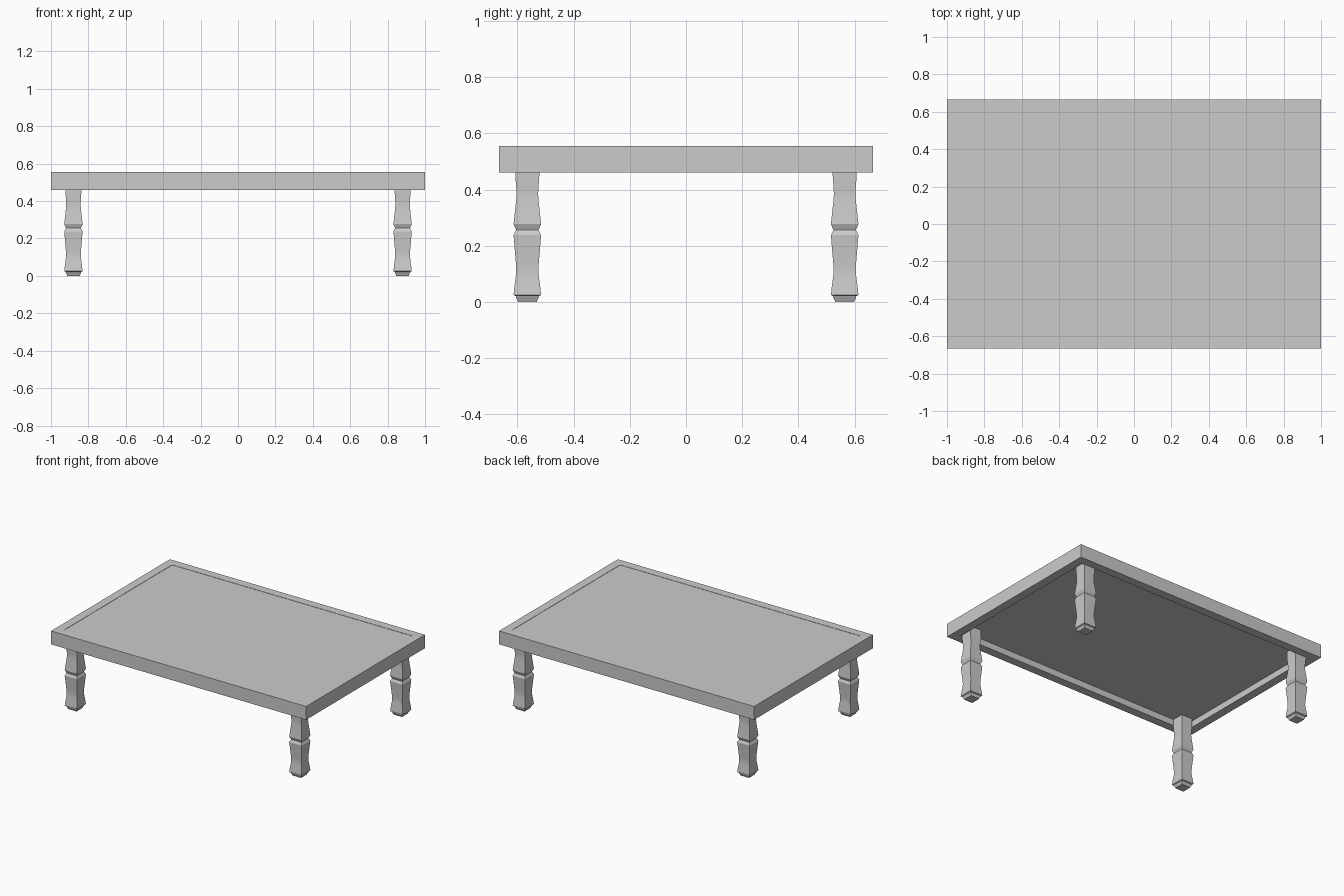
import bpy, bmesh, math

if "Cube" in bpy.data.objects:
    bpy.data.objects.remove(bpy.data.objects["Cube"])

TOP, RIM_BOTTOM = 0.555, 0.46
HX, HY, RIM = 1.0, 0.665, 0.06
PANEL_BOTTOM = 0.505
LEG_X, LEG_Y = 0.88, 0.565


def finish(name, bm):
    bmesh.ops.recalc_face_normals(bm, faces=bm.faces)
    mesh = bpy.data.meshes.new(name)
    bm.to_mesh(mesh)
    bm.free()
    ob = bpy.data.objects.new(name, mesh)
    bpy.context.collection.objects.link(ob)
    return ob


def rect(bm, hx, hy, z, cx=0, cy=0):
    return [bm.verts.new((cx + sx * hx, cy + sy * hy, z))
            for sx, sy in ((-1, -1), (1, -1), (1, 1), (-1, 1))]


def bridge(bm, a, b):
    for i in range(4):
        j = (i + 1) % 4
        bm.faces.new((a[i], a[j], b[j], b[i]))


# Rectangular frame around the tabletop
bm = bmesh.new()
rings = [rect(bm, HX, HY, RIM_BOTTOM), rect(bm, HX, HY, TOP),
         rect(bm, HX - RIM, HY - RIM, TOP), rect(bm, HX - RIM, HY - RIM, RIM_BOTTOM)]
for i in range(4):
    bridge(bm, rings[i], rings[(i + 1) % 4])
finish("tabletop_frame", bm)

# Inset panel, a hair below the frame and recessed underneath
bm = bmesh.new()
low = rect(bm, HX - RIM, HY - RIM, PANEL_BOTTOM)
high = rect(bm, HX - RIM, HY - RIM, TOP - 0.002)
bridge(bm, low, high)
bm.faces.new(low)
bm.faces.new(high)
finish("tabletop_panel", bm)

# Square carved legs: (half width, height) from the foot up
profile = [(0.034, 0.0), (0.034, 0.003), (0.041, 0.017), (0.041, 0.021),
           (0.049, 0.025), (0.045, 0.062), (0.0405, 0.095), (0.0395, 0.115),
           (0.0405, 0.135), (0.049, 0.238), (0.040, 0.256), (0.049, 0.277),
           (0.0395, 0.365), (0.0385, 0.385), (0.0395, 0.405),
           (0.043, 0.455), (0.043, PANEL_BOTTOM)]
for side, sx in (("left", -1), ("right", 1)):
    for end, sy in (("front", -1), ("back", 1)):
        bm = bmesh.new()
        rings = [rect(bm, w, w, z, sx * LEG_X, sy * LEG_Y) for w, z in profile]
        for a, b in zip(rings, rings[1:]):
            bridge(bm, a, b)
        bm.faces.new(rings[0])
        bm.faces.new(rings[-1])
        leg = finish(f"{end}_{side}_leg", bm)
        bpy.ops.object.select_all(action='DESELECT')
        leg.select_set(True)
        bpy.context.view_layer.objects.active = leg
        bpy.ops.object.shade_smooth_by_angle(angle=math.radians(20))
